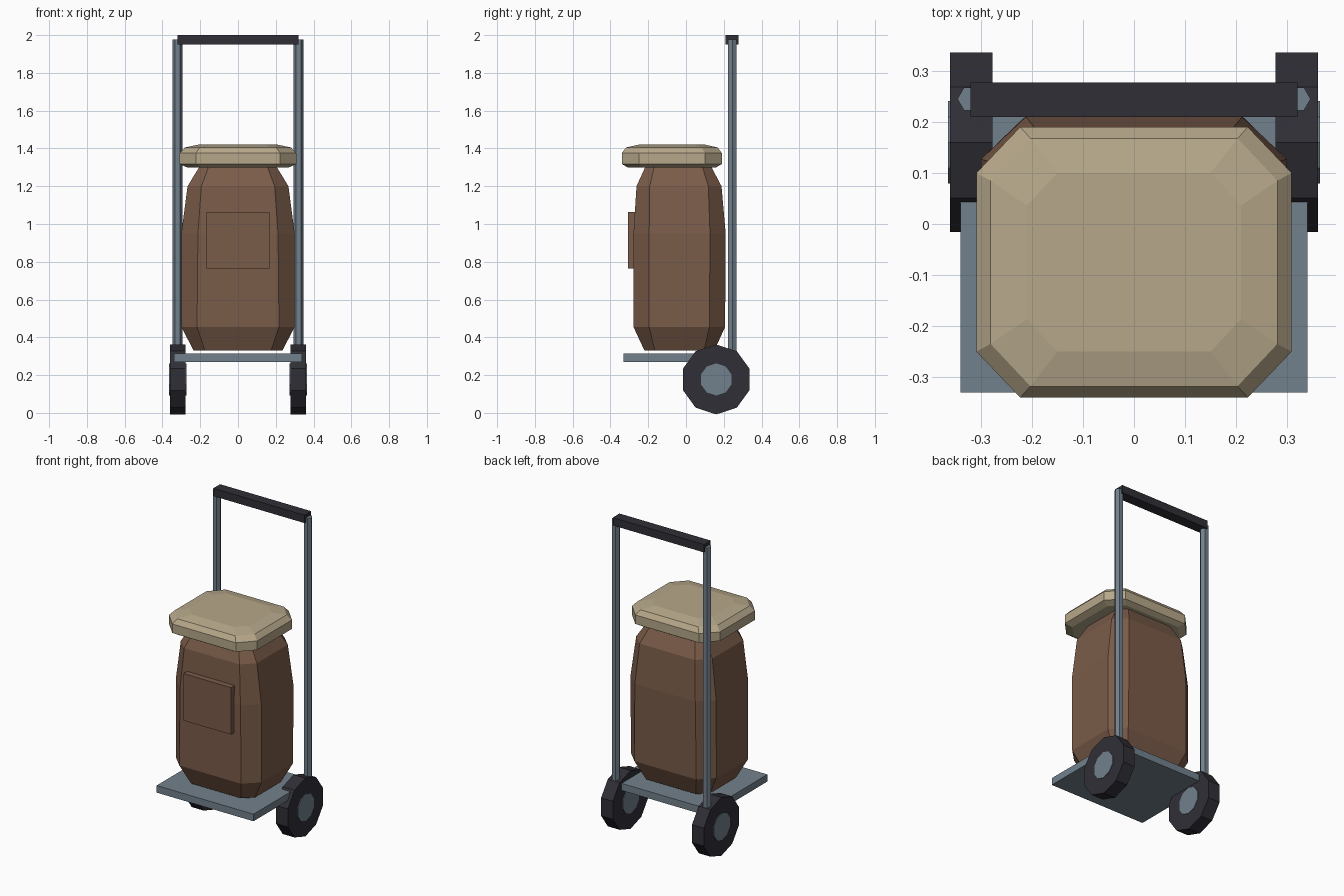
import bpy, bmesh, math
from mathutils import Matrix

cube = bpy.data.objects.get("Cube")
if cube:
    bpy.data.objects.remove(cube, do_unlink=True)


def material(name, rgb):
    m = bpy.data.materials.new(name)
    m.use_nodes = True
    m.diffuse_color = (*rgb, 1)
    m.node_tree.nodes["Principled BSDF"].inputs["Base Color"].default_value = (*rgb, 1)
    return m


steel = material("blue grey steel", (0.17, 0.22, 0.265))
rubber = material("dark rubber", (0.029, 0.028, 0.038))
leather = material("brown leather", (0.195, 0.106, 0.066))
tan = material("tan cloth", (0.47, 0.39, 0.255))


def finish(name, bm, mat):
    bmesh.ops.recalc_face_normals(bm, faces=bm.faces[:])
    mesh = bpy.data.meshes.new(name)
    bm.to_mesh(mesh)
    bm.free()
    mesh.materials.append(mat)
    obj = bpy.data.objects.new(name, mesh)
    bpy.context.collection.objects.link(obj)
    return obj


def box(name, low, high, mat):
    bm = bmesh.new()
    size = [h - l for l, h in zip(low, high)]
    mid = [(h + l) / 2 for l, h in zip(low, high)]
    bmesh.ops.create_cube(bm, size=1, matrix=Matrix.Translation(mid) @ Matrix.Diagonal((*size, 1)))
    return finish(name, bm, mat)


def cylinder(name, center, radius, length, sides, mat, turn=Matrix()):
    bm = bmesh.new()
    bmesh.ops.create_cone(bm, cap_ends=True, segments=sides, radius1=radius, radius2=radius,
                          depth=length, matrix=Matrix.Translation(center) @ turn)
    return finish(name, bm, mat)


def loft(name, rings, mat):
    """Stack of corner-cut rectangles: (z, half x, front y, back y, cut x, cut y)."""
    bm = bmesh.new()
    loops = []
    for z, hx, front, back, cx, cy in rings:
        half = [(hx, front + cy), (hx, back - cy), (hx - cx, back)]
        outline = half + [(cx - hx, back), (-hx, back - cy), (-hx, front + cy),
                          (cx - hx, front), (hx - cx, front)]
        loops.append([bm.verts.new((x, y, z)) for x, y in outline])
    for a, b in zip(loops, loops[1:]):
        for i in range(len(a)):
            j = (i + 1) % len(a)
            bm.faces.new((a[i], a[j], b[j], b[i]))
    bm.faces.new(loops[0])
    bm.faces.new(loops[-1])
    return finish(name, bm, mat)


# Trolley frame
box("platform", (-0.34, -0.33, 0.27), (0.34, 0.25, 0.315), steel)
box("handle_bar", (-0.32, 0.21, 1.95), (0.32, 0.277, 2.0), rubber)

# Poles, wheels and hubs on both sides
pole_turn = Matrix.Rotation(math.pi / 2, 4, 'Z')
wheel_turn = Matrix.Rotation(math.pi / 2, 4, 'Y') @ pole_turn
for side, s in (("left", 1), ("right", -1)):
    cylinder(side + "_pole", (s * 0.32, 0.245, 1.14), 0.026, 1.675, 6, steel, pole_turn)
    wheel = (s * 0.319, 0.16, 0.177)
    cylinder(side + "_wheel", wheel, 0.185, 0.083, 10, rubber, wheel_turn)
    cylinder(side + "_hub", wheel, 0.085, 0.091, 10, steel, wheel_turn)

# Bag body, widest at the middle
loft("bag_body", [
    (0.33, 0.235, -0.22, 0.15, 0.06, 0.055),
    (0.455, 0.3, -0.278, 0.207, 0.083, 0.083),
    (0.95, 0.3, -0.278, 0.21, 0.088, 0.083),
    (1.2, 0.267, -0.262, 0.188, 0.073, 0.07),
    (1.31, 0.2, -0.212, 0.13, 0.047, 0.045),
], leather)
box("front_pocket", (-0.168, -0.308, 0.765), (0.166, -0.27, 1.063), leather)

# Overhanging lid with a bevelled, slightly domed top
loft("bag_lid", [
    (1.3, 0.27, -0.31, 0.16, 0.078, 0.078),
    (1.318, 0.309, -0.34, 0.19, 0.086, 0.09),
    (1.375, 0.309, -0.34, 0.19, 0.086, 0.09),
    (1.405, 0.281, -0.318, 0.168, 0.078, 0.083),
    (1.42, 0.21, -0.25, 0.1, 0.06, 0.064),
], tan)
